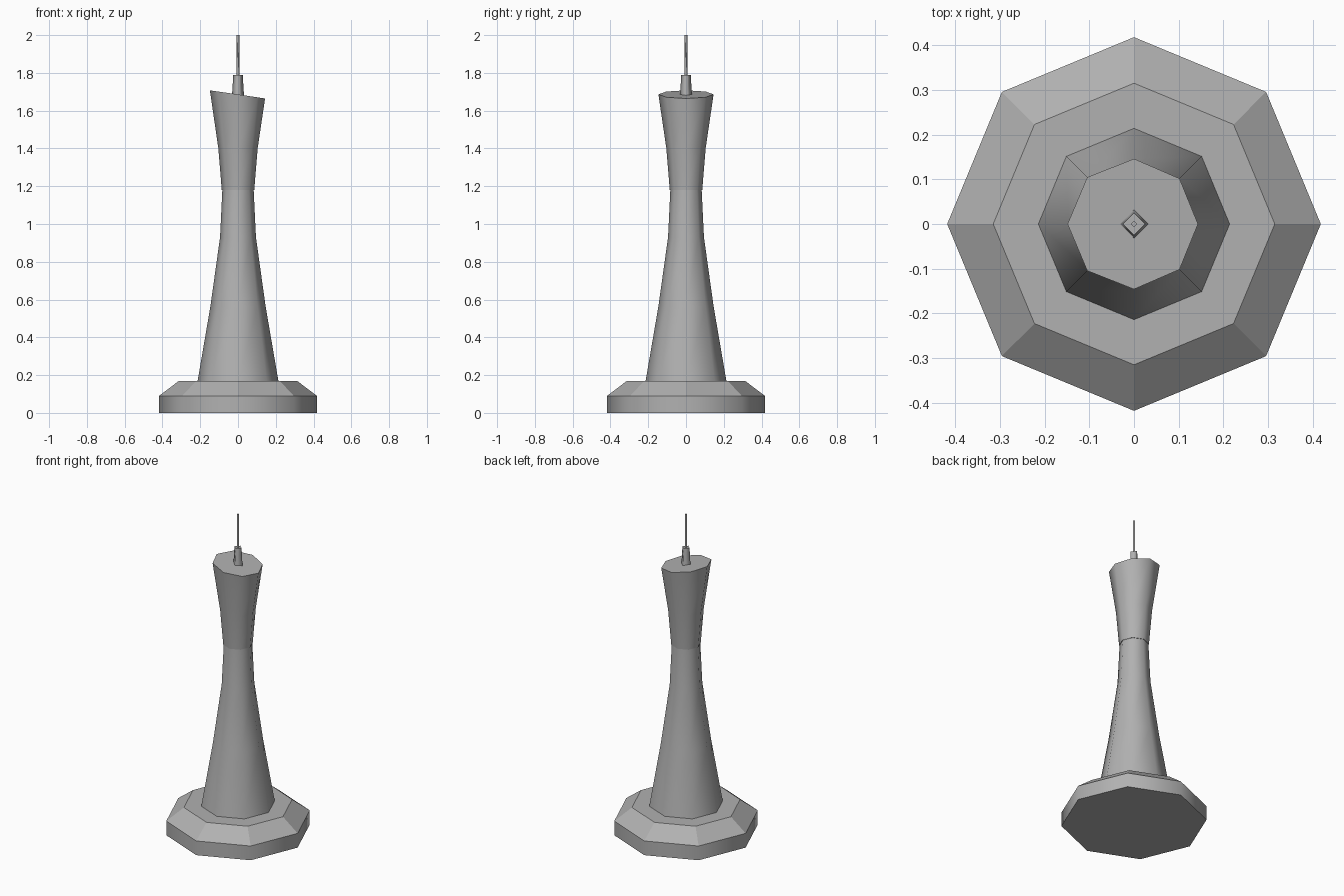
import bpy, bmesh
from math import cos, sin, pi

if "Cube" in bpy.data.objects:
    bpy.data.objects.remove(bpy.data.objects["Cube"])

# Mid grey for the whole tower
grey = bpy.data.materials.new("mid_grey")
grey.diffuse_color = (0.44, 0.44, 0.44, 1)
grey.use_nodes = True
grey.node_tree.nodes["Principled BSDF"].inputs["Base Color"].default_value = grey.diffuse_color


def lathe(name, profile, sides, smooth_bands=(), slant=0.0):
    """Stack rings of (radius, z), cap both ends; optionally tilt the last ring along x."""
    bm = bmesh.new()
    rings = []
    for i, (r, z) in enumerate(profile):
        ring = []
        for k in range(sides):
            a = 2 * pi * k / sides
            c, s = cos(a), sin(a)
            dz = slant * r * c if i == len(profile) - 1 else 0.0
            rr = r + 0.13 * dz          # stay on the flaring wall when tilted
            ring.append(bm.verts.new((rr * c, rr * s, z + dz)))
        rings.append(ring)
    for i in range(len(rings) - 1):
        lo, hi = rings[i], rings[i + 1]
        for k in range(sides):
            n = (k + 1) % sides
            f = bm.faces.new((lo[k], lo[n], hi[n], hi[k]))
            f.smooth = i in smooth_bands
    bm.faces.new(rings[0][::-1])
    bm.faces.new(rings[-1])
    mesh = bpy.data.meshes.new(name)
    bm.to_mesh(mesh)
    bm.free()
    mesh.materials.append(grey)
    obj = bpy.data.objects.new(name, mesh)
    bpy.context.collection.objects.link(obj)
    return obj


# Octagonal chamfered base
lathe("base", [(0.418, 0), (0.418, 0.09), (0.315, 0.168)], 8, {0})

# Tapering lower shaft
lathe("lower_shaft", [(0.214, 0.168), (0.146, 0.565), (0.095, 0.93), (0.083, 1.18)],
      8, {0, 1, 2})

# Flaring upper shaft with slanted roof
lathe("upper_shaft", [(0.086, 1.18), (0.104, 1.40), (0.146, 1.686)],
      8, {0, 1}, slant=-0.148)

# Square antenna socket and mast
lathe("antenna_socket", [(0.032, 1.675), (0.025, 1.79)], 4, {0})
lathe("antenna_mast", [(0.007, 1.79), (0.007, 2.0)], 4, {0})
